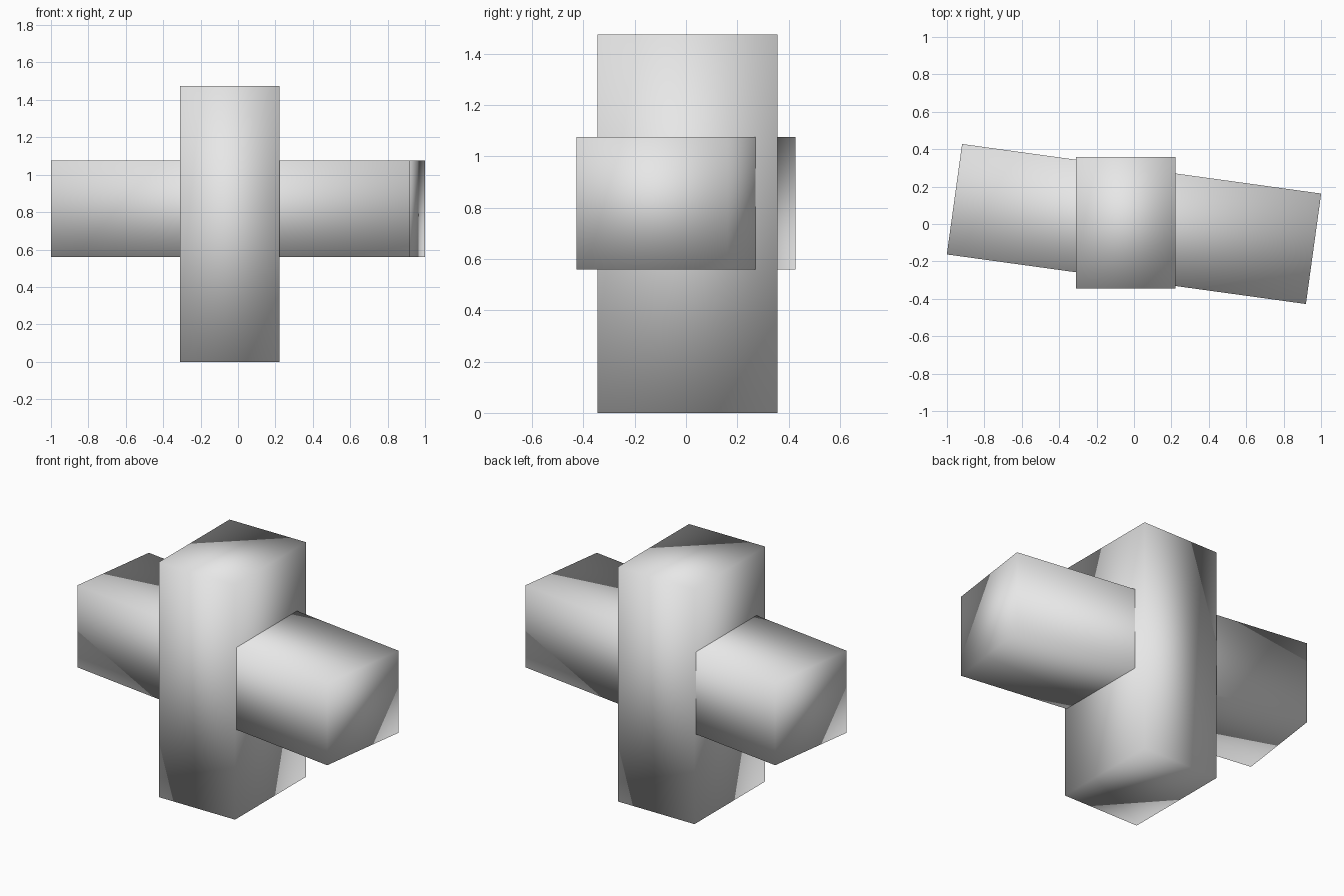
import bpy
import math

cube = bpy.data.objects.get("Cube")
if cube:
    bpy.data.objects.remove(cube, do_unlink=True)

# Single pale grey finish
grey = bpy.data.materials.new("pale_grey")
grey.use_nodes = True
colour = (0.8, 0.8, 0.8, 1)
grey.diffuse_color = colour
grey.node_tree.nodes["Principled BSDF"].inputs["Base Color"].default_value = colour


def block(name, centre, size, turn=0):
    """Box with softly shaded corners, turned about the vertical."""
    bpy.ops.mesh.primitive_cube_add(size=1, location=centre)
    obj = bpy.context.object
    obj.name = name
    obj.scale = size
    bpy.ops.object.transform_apply(location=False, rotation=False, scale=True)
    obj.rotation_euler.z = math.radians(turn)
    bpy.ops.object.shade_smooth()
    obj.data.materials.append(grey)
    return obj


# Tall upright and the slightly turned bar passing through it
block("upright_block", (-0.044, 0.006, 0.7375), (0.53, 0.702, 1.475))
block("cross_bar", (0, 0, 0.818), (1.938, 0.596, 0.516), -7.86)
